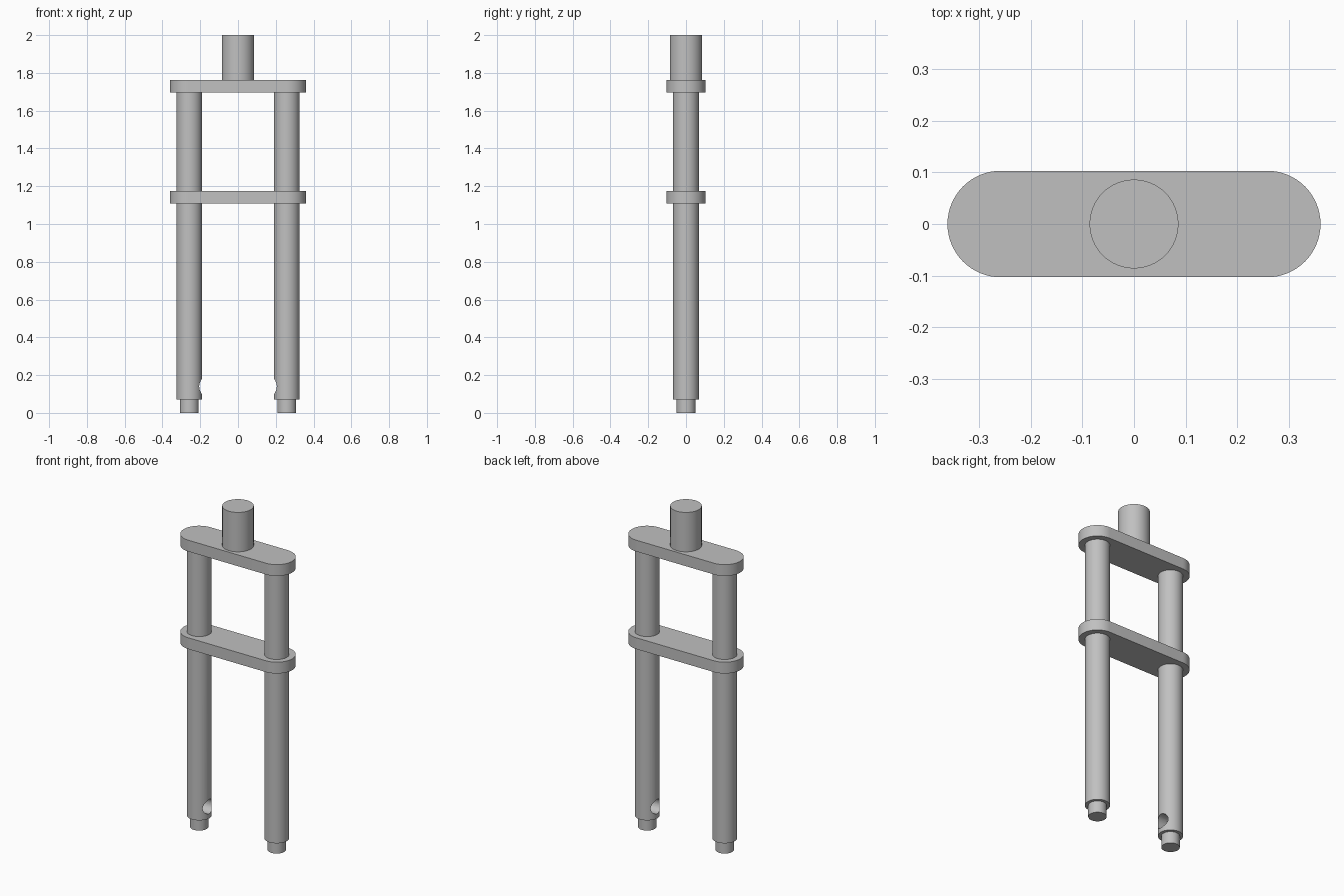
import bpy
import bmesh
from math import pi, cos, sin, radians

cube = bpy.data.objects.get("Cube")
if cube:
    bpy.data.objects.remove(cube, do_unlink=True)

LEG_X = 0.258
SEGMENTS = 64

grey = bpy.data.materials.new("plain grey")
grey.use_nodes = True
grey.diffuse_color = (0.53, 0.53, 0.53, 1)
grey.node_tree.nodes["Principled BSDF"].inputs["Base Color"].default_value = grey.diffuse_color


def activate(obj):
    bpy.ops.object.select_all(action="DESELECT")
    obj.select_set(True)
    bpy.context.view_layer.objects.active = obj


def smooth(obj):
    activate(obj)
    bpy.ops.object.shade_smooth_by_angle(angle=radians(30))


def cylinder(name, radius, x, z0, z1):
    bpy.ops.mesh.primitive_cylinder_add(vertices=SEGMENTS, radius=radius, depth=z1 - z0,
                                        location=(x, 0, (z0 + z1) / 2))
    obj = bpy.context.object
    obj.name = name
    obj.data.materials.append(grey)
    smooth(obj)
    return obj


def clamp_plate(name, z0, z1, radius=0.103):
    """Flat bar with a rounded end around each leg."""
    bm = bmesh.new()
    half = SEGMENTS // 2
    outline = []
    for side, start in ((1, -pi / 2), (-1, pi / 2)):
        for i in range(half + 1):
            a = start + pi * i / half
            outline.append(bm.verts.new((side * LEG_X + radius * cos(a), radius * sin(a), z0)))
    base = bm.faces.new(outline)
    top = bmesh.ops.extrude_face_region(bm, geom=[base])
    verts = [v for v in top["geom"] if isinstance(v, bmesh.types.BMVert)]
    bmesh.ops.translate(bm, verts=verts, vec=(0, 0, z1 - z0))
    bmesh.ops.recalc_face_normals(bm, faces=bm.faces)
    mesh = bpy.data.meshes.new(name)
    bm.to_mesh(mesh)
    bm.free()
    obj = bpy.data.objects.new(name, mesh)
    bpy.context.collection.objects.link(obj)
    mesh.materials.append(grey)
    smooth(obj)


def bore_axle_hole(leg, side):
    """Blind round hole in the inner side of the leg."""
    depth = 0.16
    bpy.ops.mesh.primitive_cylinder_add(vertices=48, radius=0.043, depth=depth,
                                        location=(side * (LEG_X - depth / 2), 0, 0.14),
                                        rotation=(0, pi / 2, 0))
    cutter = bpy.context.object
    cutter.name = "axle_hole_cutter"
    cutter.hide_render = True
    cutter.data.materials.append(grey)
    mod = leg.modifiers.new("axle_hole", "BOOLEAN")
    mod.operation = "DIFFERENCE"
    mod.solver = "EXACT"
    mod.object = cutter
    activate(leg)
    bpy.ops.object.modifier_apply(modifier=mod.name)
    bpy.data.objects.remove(cutter, do_unlink=True)
    smooth(leg)


# Legs with their narrow feet
for label, side in (("left", 1), ("right", -1)):
    leg = cylinder(label + "_leg", 0.068, side * LEG_X, 0.07, 1.70)
    bore_axle_hole(leg, side)
    cylinder(label + "_foot", 0.05, side * LEG_X, 0, 0.07)

# Clamp plates and steering stem
clamp_plate("lower_clamp", 1.108, 1.176)
clamp_plate("upper_clamp", 1.695, 1.763)
cylinder("steering_stem", 0.086, 0, 1.763, 2.0)
